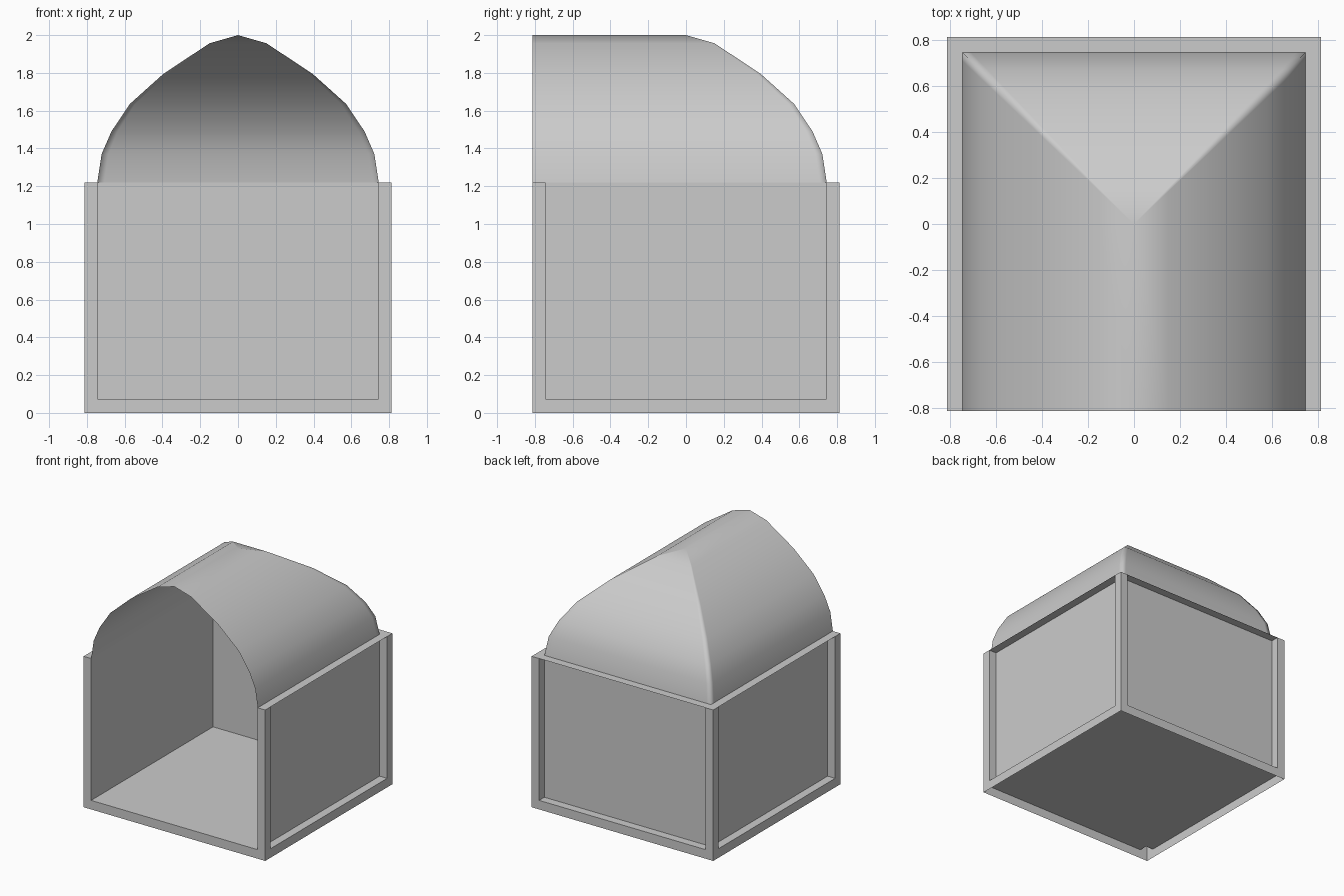
import bpy, bmesh

if "Cube" in bpy.data.objects:
    bpy.data.objects.remove(bpy.data.objects["Cube"])

OUT, INN = 0.812, 0.745      # outer frame line and recessed panel line
SILL, EAVE = 0.073, 1.22     # floor height and top of the walls


def make_object(name, quads, smooth=False):
    bm = bmesh.new()
    for q in quads:
        bm.faces.new([bm.verts.new(p) for p in q])
    bmesh.ops.remove_doubles(bm, verts=bm.verts, dist=0.0005)
    for f in bm.faces:
        f.smooth = smooth
    mesh = bpy.data.meshes.new(name)
    bm.to_mesh(mesh)
    bm.free()
    obj = bpy.data.objects.new(name, mesh)
    bpy.context.collection.objects.link(obj)
    return obj


def flat(x0, x1, y0, y1, z):
    return [(x0, y0, z), (x1, y0, z), (x1, y1, z), (x0, y1, z)]


def upright(a, b, z0, z1):
    return [(*a, z0), (*b, z0), (*b, z1), (*a, z1)]


def ring(points, z0, z1):
    n = len(points)
    return [upright(points[i], points[(i + 1) % n], z0, z1) for i in range(n)]


# Floor sheet, raised above the ground, notched at the hollow posts
make_object("floor", [
    flat(-INN, INN, -OUT, OUT, SILL),
    flat(INN, OUT, -INN, INN, SILL),
    flat(-OUT, -INN, -INN, INN, SILL)])

# Thin skirt around the bottom
make_object("base_skirt", ring(
    [(-OUT, -OUT), (OUT, -OUT), (OUT, OUT), (-OUT, OUT)], 0, SILL))

# Hollow square corner posts, closed on top
for side, sx in (("left", -1), ("right", 1)):
    for end, sy in (("front", -1), ("back", 1)):
        x0, x1 = sorted((sx * INN, sx * OUT))
        y0, y1 = sorted((sy * INN, sy * OUT))
        make_object(f"{end}_{side}_post",
                    ring([(x0, y0), (x1, y0), (x1, y1), (x0, y1)], SILL, EAVE)
                    + [flat(x0, x1, y0, y1, EAVE)])

# Recessed wall panels, front left open
make_object("right_wall", [upright((INN, -INN), (INN, INN), SILL, EAVE)])
make_object("back_wall", [upright((INN, INN), (-INN, INN), SILL, EAVE)])
make_object("left_wall", [upright((-INN, INN), (-INN, -INN), SILL, EAVE)])

# Thin ledge joining the post tops
make_object("eave_ledge", [
    flat(INN, OUT, -INN, INN, EAVE),
    flat(-OUT, -INN, -INN, INN, EAVE),
    flat(-INN, INN, INN, OUT, EAVE)])

# Vaulted roof: open at the front, hipped at the back
profile = [(0.745, 1.22), (0.722, 1.37), (0.67, 1.49), (0.573, 1.635),
           (0.395, 1.795), (0.15, 1.957), (0, 2.0)]


def roof_row(r, z):
    s = 0.05 * r   # narrow strip that softens the hip
    half = [(r, -OUT), (r, 0), (r, r - s), (r, r), (r - s, r)]
    left = [(-x, y) for x, y in reversed(half)]
    return [(x, y, z) for x, y in half + left]


rows = [roof_row(r, z) for r, z in profile]
quads = []
for low, high in zip(rows, rows[1:]):
    for i in range(len(low) - 1):
        quads.append([low[i], low[i + 1], high[i + 1], high[i]])
make_object("vaulted_roof", quads, smooth=True)
